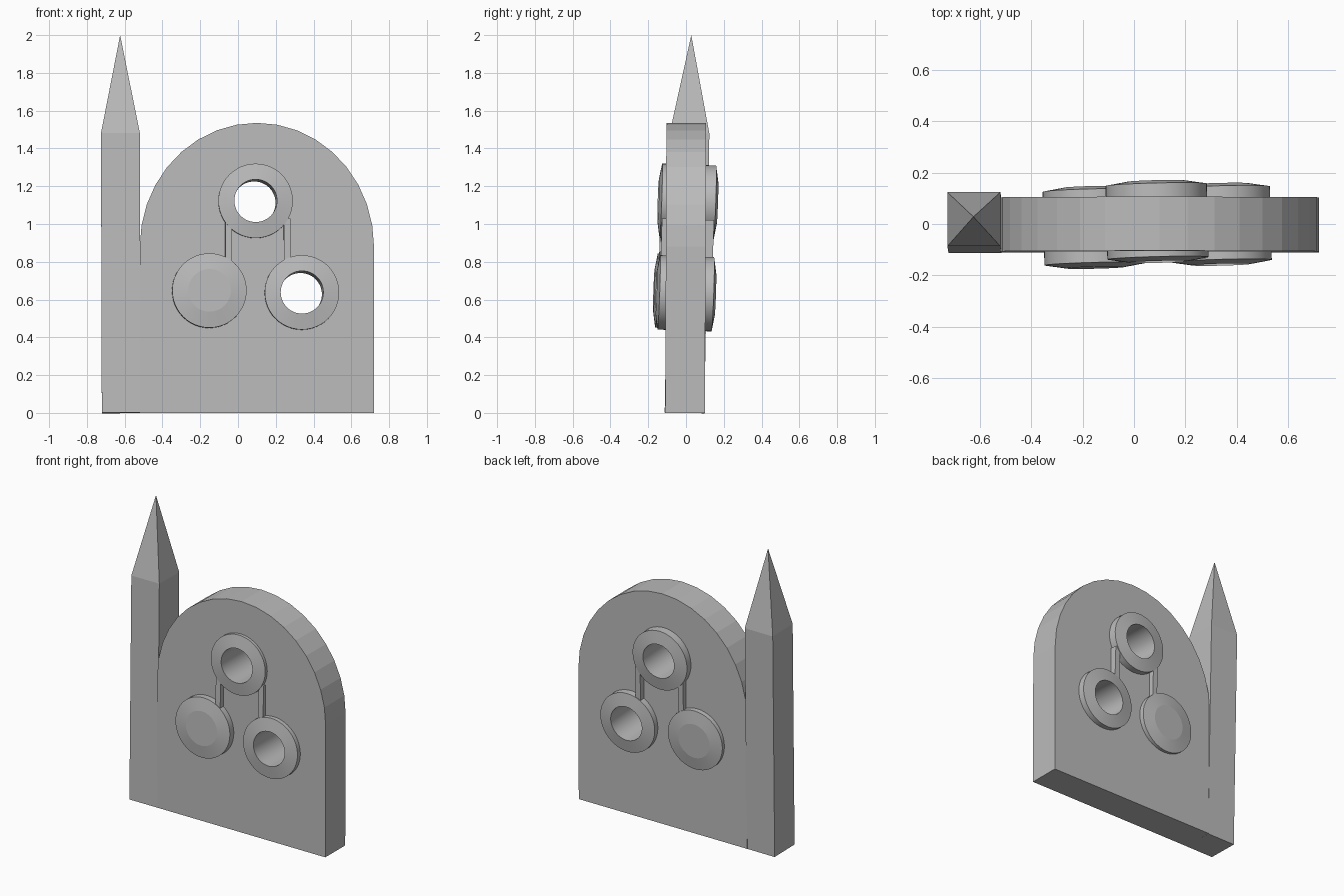
import bpy, bmesh, math
from mathutils import Matrix, Vector

if "Cube" in bpy.data.objects:
    bpy.data.objects.remove(bpy.data.objects["Cube"], do_unlink=True)

stone = bpy.data.materials.new("stone_grey")
stone.use_nodes = True
stone.diffuse_color = (0.5, 0.5, 0.5, 1)
stone.node_tree.nodes["Principled BSDF"].inputs["Base Color"].default_value = (0.5, 0.5, 0.5, 1)


def make(name, bm, smooth=False):
    bmesh.ops.recalc_face_normals(bm, faces=bm.faces)
    mesh = bpy.data.meshes.new(name)
    bm.to_mesh(mesh)
    bm.free()
    mesh.materials.append(stone)
    ob = bpy.data.objects.new(name, mesh)
    bpy.context.collection.objects.link(ob)
    if smooth:
        bpy.ops.object.select_all(action='DESELECT')
        ob.select_set(True)
        bpy.context.view_layer.objects.active = ob
        bpy.ops.object.shade_smooth_by_angle(angle=math.radians(9))
    return ob


def lathe(bm, profile, segments=48):
    """Spin a closed (radius, depth) profile about the y axis."""
    rings = [[bm.verts.new((r * math.cos(a), d, r * math.sin(a))) for r, d in profile]
             for a in (math.tau * i / segments for i in range(segments))]
    for i, here in enumerate(rings):
        there = rings[(i + 1) % segments]
        for j in range(len(profile)):
            k = (j + 1) % len(profile)
            bm.faces.new((here[j], here[k], there[k], there[j]))


# The rings and bars share a slight tilt
pivot = Vector((0.09, 0, 0.84))
tilt = (Matrix.Translation(pivot) @ Matrix.Rotation(0.025, 4, 'Z')
        @ Matrix.Rotation(-0.035, 4, 'X') @ Matrix.Translation(-pivot))

# Arched slab: outline extruded through its depth
bm = bmesh.new()
arc = [math.pi * i / 18 for i in range(19)]
outline = [(-0.52, 0), (0.72, 0)] + [(0.1 + 0.62 * math.cos(a), 0.88 + 0.655 * math.sin(a)) for a in arc]
face = bm.faces.new([bm.verts.new((x, -0.11, z)) for x, z in outline])
ext = bmesh.ops.extrude_face_region(bm, geom=[face])
bmesh.ops.translate(bm, vec=(0, 0.21, 0),
                    verts=[v for v in ext["geom"] if isinstance(v, bmesh.types.BMVert)])
bm.transform(Matrix.Rotation(-0.004, 4, 'X'))
slab = make("arched_slab", bm)

# Side post with a pyramid point
bm = bmesh.new()
bmesh.ops.create_cube(bm, size=1, matrix=Matrix.Translation((0, 0, 0.74)) @ Matrix.Diagonal((0.206, 0.21, 1.48, 1)))
top = max(bm.faces, key=lambda f: f.calc_center_median().z)
tip = bmesh.ops.poke(bm, faces=[top])["verts"][0]
tip.co.z = 2.0
bm.transform(Matrix.Translation((-0.618, -0.008, 0)) @ Matrix.Rotation(-0.018, 4, 'X')
             @ Matrix.Rotation(-0.003, 4, 'Y'))
make("pointed_post", bm)

# Two open rings running right through the slab, and one closed disc
OUTER, INNER = 0.197, 0.113
RIM, CREST = 0.143, 0.157
places = {"top_ring": (0.09, 1.118), "left_ring": (0.335, 0.633), "right_disc": (-0.155, 0.643)}
for name, (x, z) in places.items():
    place = tilt @ Matrix.Translation((x, 0, z))
    bm = bmesh.new()
    lathe(bm, [(OUTER, -RIM), (OUTER, RIM), (INNER, CREST), (INNER, -CREST)])
    if "disc" in name:
        # Replace the bore with flat caps
        bore = [f for f in bm.faces if all(math.hypot(v.co.x, v.co.z) < 0.15 for v in f.verts)]
        bmesh.ops.delete(bm, geom=bore, context='FACES')
        bmesh.ops.holes_fill(bm, edges=[e for e in bm.edges if e.is_boundary], sides=0)
    bm.transform(place)
    make(name, bm, smooth=True)
    if "ring" in name:
        # Clear the slab behind the ring wall
        bm = bmesh.new()
        lathe_radius = (OUTER + INNER) / 2
        bmesh.ops.create_cone(bm, cap_ends=True, segments=48, radius1=lathe_radius,
                              radius2=lathe_radius, depth=0.6,
                              matrix=place @ Matrix.Rotation(math.pi / 2, 4, 'X'))
        cutter = make("bore_cutter", bm)
        cutter.hide_render = True
        mod = slab.modifiers.new("bore", 'BOOLEAN')
        mod.operation, mod.solver, mod.object = 'DIFFERENCE', 'EXACT', cutter
        bpy.context.view_layer.objects.active = slab
        bpy.ops.object.modifier_apply(modifier=mod.name)
        bpy.data.objects.remove(cutter, do_unlink=True)

# Narrow bars joining the rings, proud of both faces
for name, x in (("right_bar", -0.053), ("left_bar", 0.257)):
    bm = bmesh.new()
    bmesh.ops.create_cube(bm, size=1, matrix=tilt @ Matrix.Translation((x, 0, 0.9))
                          @ Matrix.Diagonal((0.035, 0.276, 0.25, 1)))
    make(name, bm)
